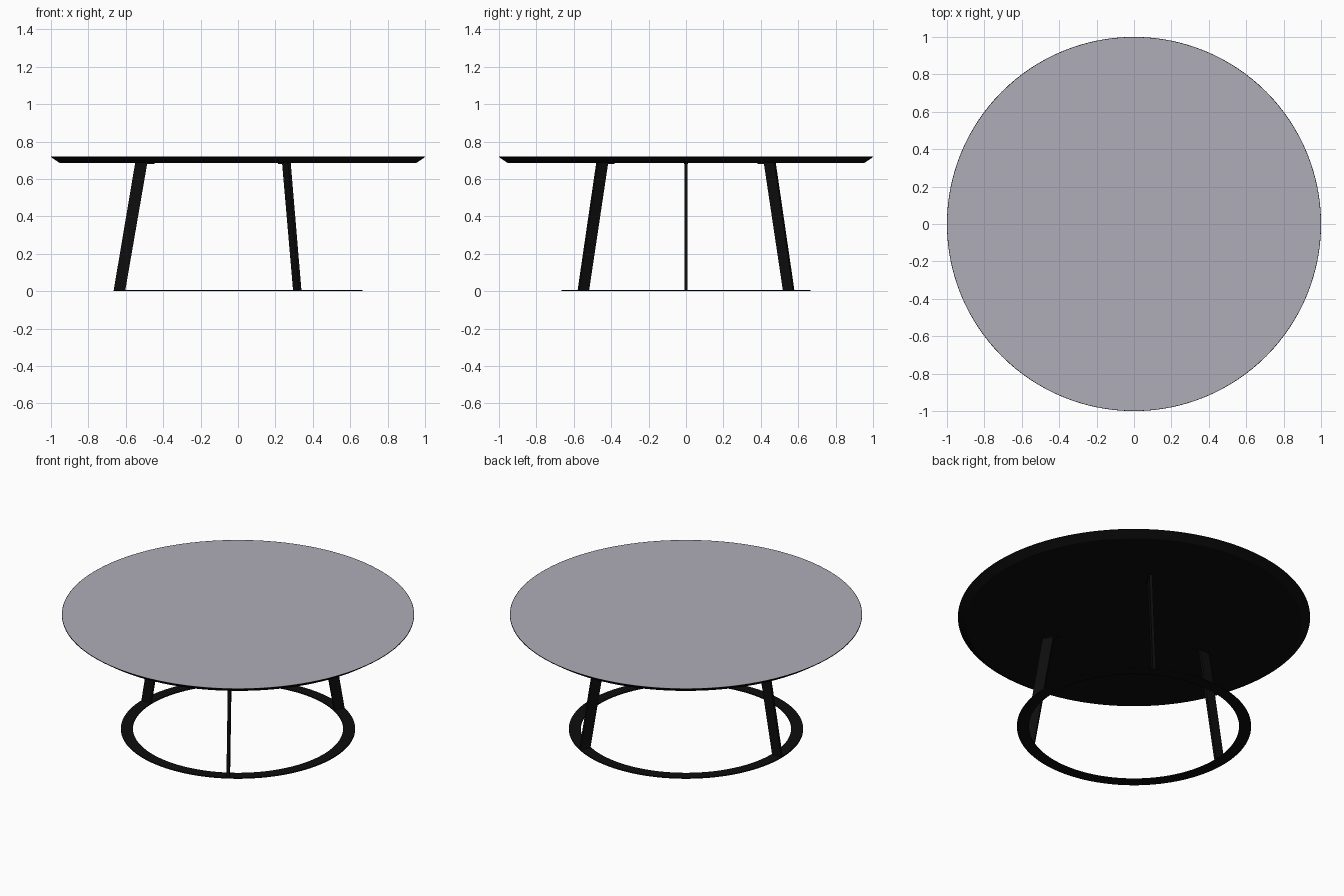
import bpy, bmesh, math
from mathutils import Matrix

cube = bpy.data.objects.get("Cube")
if cube:
    bpy.data.objects.remove(cube, do_unlink=True)


def material(name, color):
    m = bpy.data.materials.new(name)
    m.use_nodes = True
    m.diffuse_color = (*color, 1)
    bsdf = next(n for n in m.node_tree.nodes if n.type == 'BSDF_PRINCIPLED')
    bsdf.inputs["Base Color"].default_value = (*color, 1)
    return m


black = material("black metal", (0.004, 0.004, 0.004))
grey = material("lavender grey top", (0.43, 0.415, 0.475))
SEGMENTS = 128


def finish(name, bm, mats):
    bmesh.ops.recalc_face_normals(bm, faces=bm.faces)
    mesh = bpy.data.meshes.new(name)
    bm.to_mesh(mesh)
    bm.free()
    for m in mats:
        mesh.materials.append(m)
    obj = bpy.data.objects.new(name, mesh)
    bpy.context.collection.objects.link(obj)
    return obj


def smooth(obj):
    bpy.ops.object.select_all(action='DESELECT')
    obj.select_set(True)
    bpy.context.view_layer.objects.active = obj
    bpy.ops.object.shade_smooth_by_angle(angle=math.radians(25))


def revolve(name, profile, mats, closed=False):
    """Turn a (radius, height) profile round z; open ends are capped."""
    bm = bmesh.new()
    rings = []
    for r, z in profile:
        rings.append([bm.verts.new((r * math.cos(a), r * math.sin(a), z))
                      for a in (2 * math.pi * i / SEGMENTS for i in range(SEGMENTS))])
    pairs = list(zip(rings, rings[1:]))
    if closed:
        pairs.append((rings[-1], rings[0]))
    for low, high in pairs:
        for i in range(SEGMENTS):
            j = (i + 1) % SEGMENTS
            bm.faces.new((low[i], low[j], high[j], high[i]))
    if not closed:
        bm.faces.new(rings[0])
        cap = bm.faces.new(rings[-1])
        cap.material_index = len(mats) - 1
    obj = finish(name, bm, mats)
    smooth(obj)
    return obj


def slab(name, outline, width, angle):
    """Extrude a (radius, height) outline sideways and turn it about z."""
    bm = bmesh.new()
    face = bm.faces.new([bm.verts.new((r, -width / 2, z)) for r, z in outline])
    new = bmesh.ops.extrude_face_region(bm, geom=[face])["geom"]
    verts = [v for v in new if isinstance(v, bmesh.types.BMVert)]
    bmesh.ops.translate(bm, verts=verts, vec=(0, width, 0))
    bm.transform(Matrix.Rotation(angle, 4, 'Z'))
    return finish(name, bm, [black])


# Round top with an undercut edge and a thin dark border
revolve("table_top", [(0.953, 0.685), (1.0, 0.717), (1.0, 0.72), (0.997, 0.72)],
        [black, grey])

# Flat floor ring
revolve("base_ring", [(0.597, 0), (0.665, 0), (0.665, 0.006), (0.597, 0.006)],
        [black], closed=True)

# Three sloping flat legs, each with a mounting tab under the top
leg_outline = [(0.603, 0.002), (0.665, 0.002), (0.55, 0.685), (0.485, 0.685)]
tab_outline = [(0.447, 0.68), (0.55, 0.68), (0.55, 0.686), (0.447, 0.686)]
for label, degrees in (("right", 180), ("front_left", -60), ("back_left", 60)):
    slab(label + "_leg", leg_outline, 0.016, math.radians(degrees))
    slab(label + "_mounting_tab", tab_outline, 0.022, math.radians(degrees))
